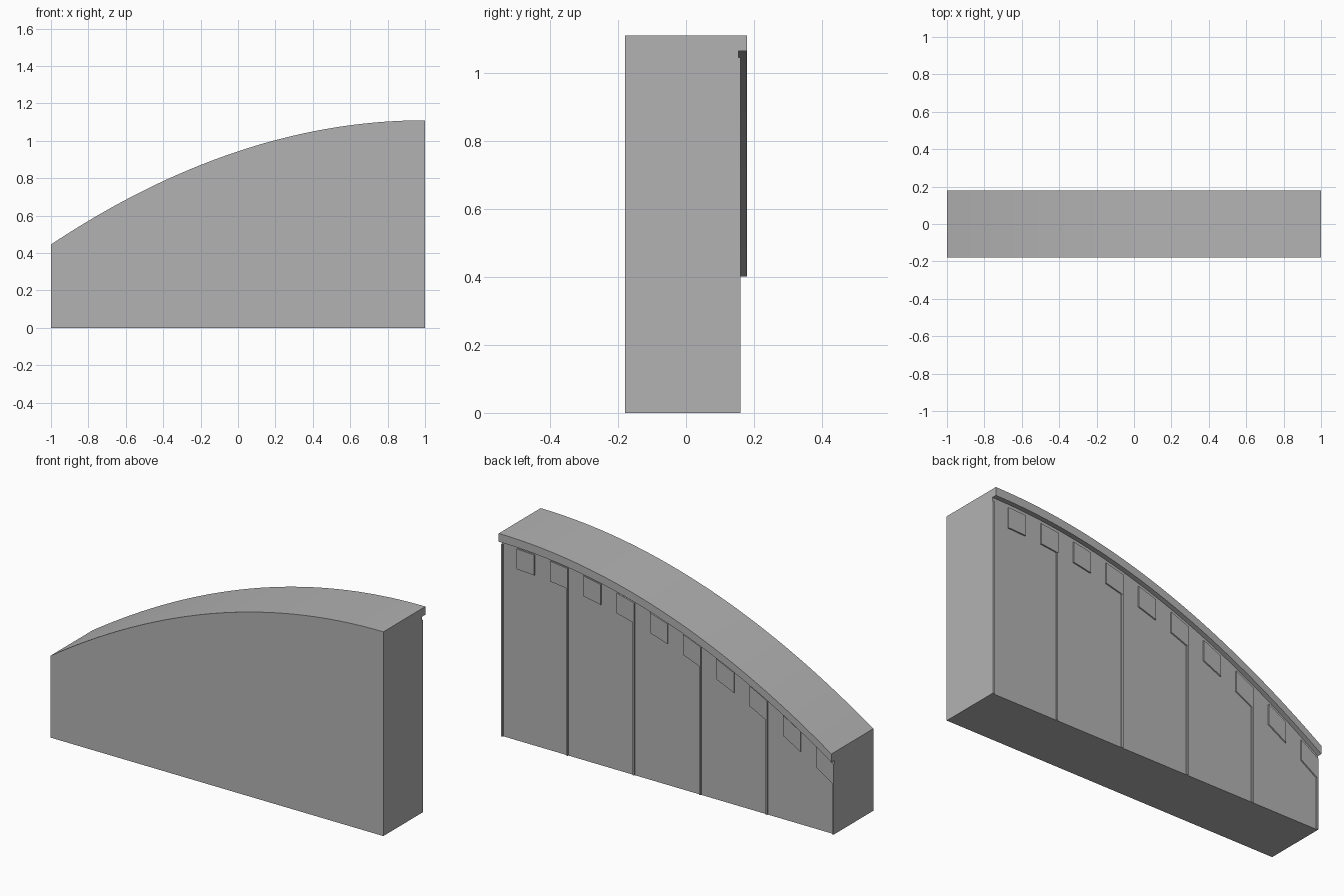
import bpy, bmesh

if "Cube" in bpy.data.objects:
    bpy.data.objects.remove(bpy.data.objects["Cube"])

grey = bpy.data.materials.new("stone grey")
grey.diffuse_color = (0.45, 0.45, 0.45, 1)
grey.use_nodes = True
grey.node_tree.nodes["Principled BSDF"].inputs["Base Color"].default_value = grey.diffuse_color


def crown(x):
    """Height of the curved top edge."""
    return 1.11 - 0.166 * (1 - x) ** 2


def curved_block(name, x0, x1, y0, y1, top, bottom=None, steps=4):
    """Block whose top (and bottom) follow the crown at fixed drops; flat base if bottom is None."""
    xs = [x0 + (x1 - x0) * i / steps for i in range(steps + 1)]
    outline = [(x, crown(x) - top) for x in xs]
    if bottom is None:
        outline += [(x1, 0), (x0, 0)]
    else:
        outline += [(x, crown(x) - bottom) for x in reversed(xs)]
    bm = bmesh.new()
    face = bm.faces.new([bm.verts.new((x, y0, z)) for x, z in outline])
    out = bmesh.ops.extrude_face_region(bm, geom=[face])
    moved = [v for v in out["geom"] if isinstance(v, bmesh.types.BMVert)]
    bmesh.ops.translate(bm, verts=moved, vec=(0, y1 - y0, 0))
    bmesh.ops.recalc_face_normals(bm, faces=bm.faces)
    mesh = bpy.data.meshes.new(name)
    bm.to_mesh(mesh)
    bm.free()
    mesh.materials.append(grey)
    obj = bpy.data.objects.new(name, mesh)
    bpy.context.collection.objects.link(obj)
    bpy.ops.object.select_all(action="DESELECT")
    obj.select_set(True)
    bpy.context.view_layer.objects.active = obj
    bpy.ops.object.shade_smooth_by_angle()
    return obj


# Main wall and the lip along its curved top edge
curved_block("wall", -1, 1, -0.18, 0.154, 0, steps=48)
curved_block("cornice", -1, 1, 0.154, 0.18, 0, 0.045, steps=48)

# Thin upright ribs dividing the back into five bays
for i in range(6):
    x = min(-1 + 0.4 * i, 0.99)
    curved_block("rib", x, x + 0.01, 0.154, 0.16, 0.065, steps=1)

# Row of ten raised blocks below the lip
for i in range(10):
    x = -1 + 0.2 * i
    curved_block("block", x, x + 0.105, 0.154, 0.161, 0.065, 0.175)
